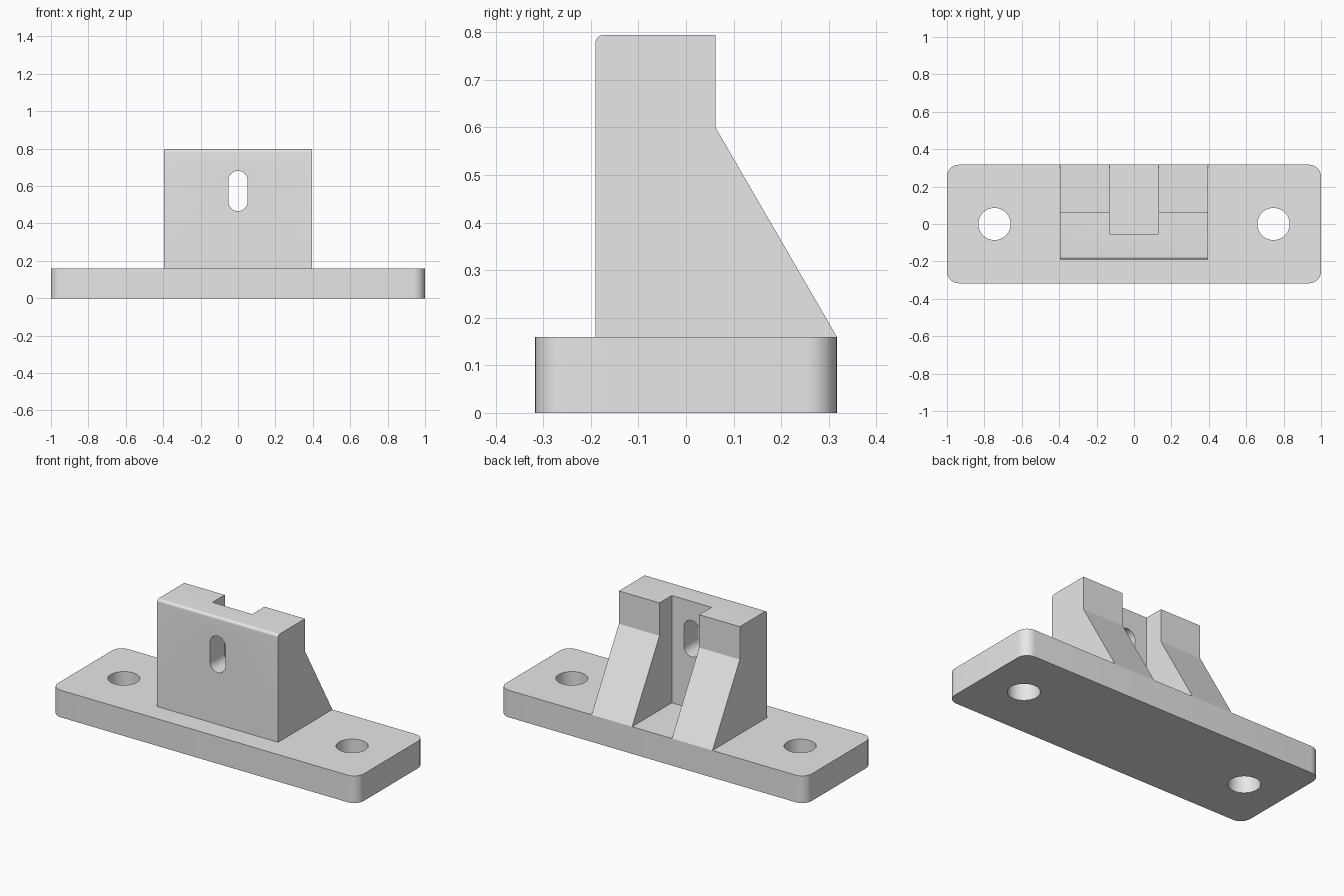
import bpy
import bmesh
from math import cos, sin, pi, radians
from mathutils import Vector

default_cube = bpy.data.objects.get("Cube")
if default_cube:
    bpy.data.objects.remove(default_cube, do_unlink=True)

grey = bpy.data.materials.new("light grey")
grey.use_nodes = True
colour = (0.8, 0.8, 0.8, 1)
grey.diffuse_color = colour
grey.node_tree.nodes["Principled BSDF"].inputs["Base Color"].default_value = colour


def arc(cx, cy, r, start, end, steps):
    """Points on a circular arc, angles in degrees."""
    angles = [radians(start + (end - start) * i / steps) for i in range(steps + 1)]
    return [(cx + r * cos(a), cy + r * sin(a)) for a in angles]


def prism(name, outline, axis, lo, hi):
    """Extrude a 2D outline along an axis, from lo to hi."""
    place = {
        "x": lambda u, v, d: Vector((d, u, v)),
        "y": lambda u, v, d: Vector((u, d, v)),
        "z": lambda u, v, d: Vector((u, v, d)),
    }[axis]
    bm = bmesh.new()
    face = bm.faces.new([bm.verts.new(place(u, v, lo)) for u, v in outline])
    top = bmesh.ops.extrude_face_region(bm, geom=[face])["geom"]
    bmesh.ops.translate(bm, vec=place(0, 0, hi - lo),
                        verts=[g for g in top if isinstance(g, bmesh.types.BMVert)])
    bmesh.ops.recalc_face_normals(bm, faces=bm.faces)
    mesh = bpy.data.meshes.new(name)
    bm.to_mesh(mesh)
    bm.free()
    mesh.materials.append(grey)
    obj = bpy.data.objects.new(name, mesh)
    bpy.context.collection.objects.link(obj)
    return obj


def activate(obj):
    bpy.ops.object.select_all(action="DESELECT")
    obj.select_set(True)
    bpy.context.view_layer.objects.active = obj


def cut(target, cutter):
    """Subtract the cutter from the target and discard it."""
    cutter.hide_render = True
    mod = target.modifiers.new("cut", "BOOLEAN")
    mod.operation = "DIFFERENCE"
    mod.solver = "EXACT"
    mod.object = cutter
    activate(target)
    bpy.ops.object.modifier_apply(modifier=mod.name)
    bpy.data.objects.remove(cutter, do_unlink=True)


# Base plate with rounded corners
half_length, half_depth, thickness, corner = 1.0, 0.317, 0.16, 0.064
cx, cy = half_length - corner, half_depth - corner
outline = []
for i, (sx, sy) in enumerate([(1, 1), (-1, 1), (-1, -1), (1, -1)]):
    outline += arc(sx * cx, sy * cy, corner, 90 * i, 90 * i + 90, 10)
plate = prism("base_plate", outline, "z", 0, thickness)

# Bolt holes
for side in (-1, 1):
    hole = arc(side * 0.746, 0, 0.086, 0, 360, 48)[:-1]
    cut(plate, prism("bolt_hole_cutter", hole, "z", -0.1, 0.3))

# Upright bracket with sloped back and rounded front top edge
top, front, fillet = 0.794, -0.19, 0.016
profile = [(front, thickness), (half_depth, thickness), (0.062, 0.6), (0.062, top)]
profile += arc(front + fillet, top - fillet, fillet, 90, 180, 8)
bracket = prism("upright_bracket", profile, "x", -0.395, 0.395)

# Channel that splits the back into two ribs
channel = [(-0.13, -0.053), (0.13, -0.053), (0.13, 0.5), (-0.13, 0.5)]
cut(bracket, prism("channel_cutter", channel, "z", 0, 1))

# Vertical slot through the front wall
slot = arc(0, 0.63, 0.051, 0, 180, 16) + arc(0, 0.517, 0.051, 180, 360, 16)
cut(bracket, prism("slot_cutter", slot, "y", -0.4, 0.1))

for part in (plate, bracket):
    activate(part)
    bpy.ops.object.shade_smooth_by_angle(angle=radians(30))
